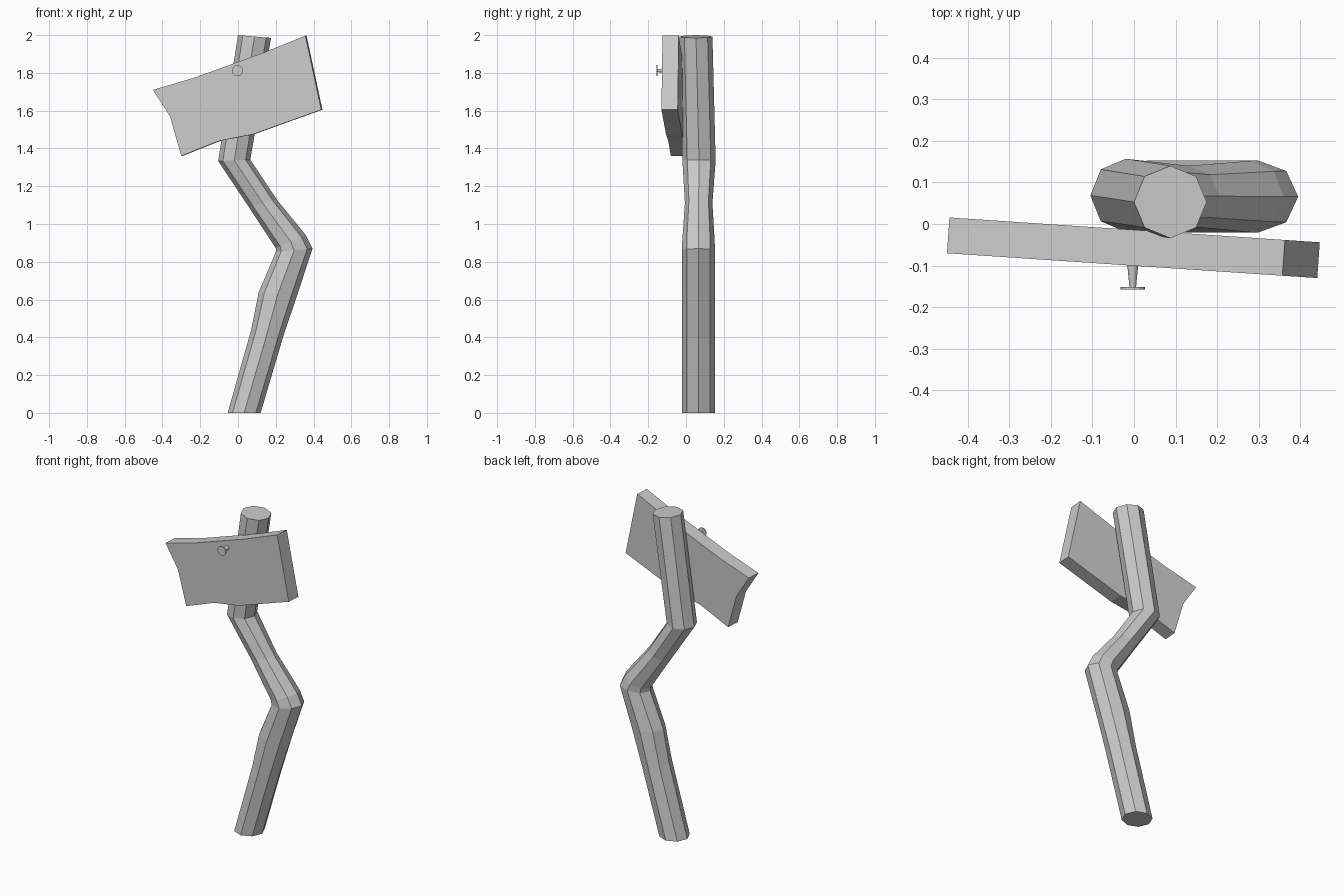
import bpy, bmesh
from math import cos, sin, pi

if "Cube" in bpy.data.objects:
    bpy.data.objects.remove(bpy.data.objects["Cube"])


def make_object(name, rings):
    """Skin a list of equal-length vertex rings and cap both ends."""
    bm = bmesh.new()
    loops = [[bm.verts.new(p) for p in ring] for ring in rings]
    n = len(loops[0])
    for a, b in zip(loops, loops[1:]):
        for i in range(n):
            j = (i + 1) % n
            bm.faces.new((a[i], a[j], b[j], b[i]))
    bm.faces.new(loops[0][::-1])
    bm.faces.new(loops[-1])
    bmesh.ops.recalc_face_normals(bm, faces=bm.faces)
    mesh = bpy.data.meshes.new(name)
    bm.to_mesh(mesh)
    bm.free()
    ob = bpy.data.objects.new(name, mesh)
    bpy.context.collection.objects.link(ob)
    return ob


# Crooked octagonal post: left x, left z, right x, right z, centre y, y radius
sections = [
    (-0.055, 0.0, 0.12, 0.0, 0.066, 0.087),
    (0.07, 0.44, 0.235, 0.39, 0.066, 0.087),
    (0.11, 0.64, 0.312, 0.62, 0.066, 0.087),
    (0.20, 0.852, 0.395, 0.87, 0.066, 0.087),
    (0.20, 0.872, 0.36, 0.94, 0.066, 0.086),
    (0.057, 1.09, 0.205, 1.13, 0.067, 0.073),
    (-0.105, 1.333, 0.065, 1.34, 0.069, 0.088),
    (0.0, 2.0, 0.175, 1.985, 0.053, 0.087),
]
rings = []
for lx, lz, rx, rz, cy, ry in sections:
    ring = []
    for i in range(8):
        c, s = cos(i * pi / 4), sin(i * pi / 4)
        t = (1 + c) / 2
        ring.append((lx + (rx - lx) * t, cy + ry * s, lz + (rz - lz) * t))
    rings.append(ring)
make_object("post", rings)

# Sign board: front outline in x, z, turned slightly about the vertical
outline = [(-0.45, 1.71), (-0.23, 1.775), (0.13, 1.905), (0.357, 1.997),
           (0.441, 1.605), (0.26, 1.54), (0.08, 1.475), (-0.1, 1.44),
           (-0.3, 1.36), (-0.36, 1.57)]
front = [(x, -0.1005 - 0.067 * x, z) for x, z in outline]
back = [(x + 0.006, y + 0.086, z) for x, y, z in front]
make_object("sign_board", [front, back])

# Nail: tapered shaft with a thin round head
profile = [(0.014, -0.08), (0.013, -0.10), (0.008, -0.152),
           (0.029, -0.152), (0.029, -0.157)]
make_object("nail", [[(-0.003 + r * cos(i * pi / 6), y, 1.812 + r * sin(i * pi / 6))
                      for i in range(12)] for r, y in profile])
